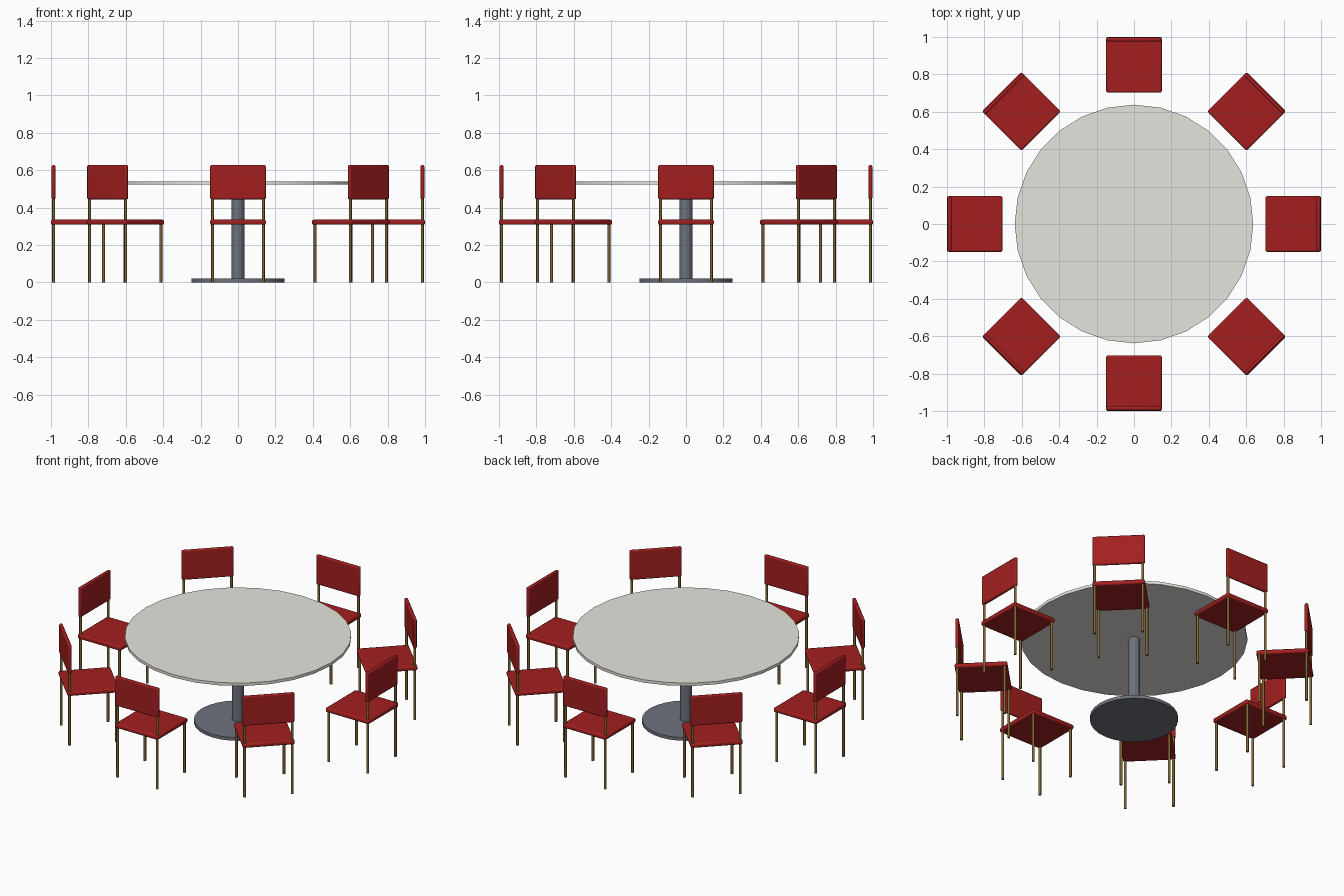
import bpy
import math
from mathutils import Matrix

if "Cube" in bpy.data.objects:
    bpy.data.objects.remove(bpy.data.objects["Cube"], do_unlink=True)


def material(name, colour):
    m = bpy.data.materials.new(name)
    m.use_nodes = True
    m.diffuse_color = (*colour, 1)
    m.node_tree.nodes["Principled BSDF"].inputs["Base Color"].default_value = (*colour, 1)
    return m


red = material("red upholstery", (0.37, 0.0135, 0.0135))
brass = material("brass legs", (0.215, 0.135, 0.036))
steel = material("grey steel", (0.155, 0.17, 0.205))
stone = material("pale tabletop", (0.79, 0.775, 0.72))


def finish(name, mat, angle):
    ob = bpy.context.object
    ob.name = name
    ob.data.materials.append(mat)
    bpy.ops.object.shade_smooth_by_angle(angle=math.radians(angle))
    return ob


def cylinder(name, mat, radius, z0, z1, sides, x=0, y=0, angle=50):
    bpy.ops.mesh.primitive_cylinder_add(vertices=sides, radius=radius, depth=z1 - z0,
                                        location=(x, y, (z0 + z1) / 2))
    return finish(name, mat, angle)


def cushion(name, mat, size, location, bevel):
    # Box with softened edges
    bpy.ops.mesh.primitive_cube_add(size=1, location=location)
    ob = bpy.context.object
    ob.scale = size
    bpy.ops.object.transform_apply(location=False, rotation=False, scale=True)
    mod = ob.modifiers.new("soft edges", "BEVEL")
    mod.width = bevel
    mod.segments = 2
    return finish(name, mat, 60)


# Table
cylinder("table_base", steel, 0.248, 0, 0.02, 28)
cylinder("table_column", steel, 0.034, 0.02, 0.524, 12, angle=10)
cylinder("table_top", stone, 0.638, 0.522, 0.54, 28)

# One chair, on the front side with its back outward
parts = [
    cushion("seat", red, (0.297, 0.297, 0.027), (0, -0.8515, 0.3215), 0.008),
    cushion("backrest", red, (0.297, 0.02, 0.183), (0, -0.986, 0.5355), 0.007),
]
for side, x in (("right", -0.136), ("left", 0.136)):
    parts.append(cylinder("front_leg_" + side, brass, 0.008, 0, 0.32, 8, x, -0.719))
    parts.append(cylinder("back_leg_" + side, brass, 0.008, 0, 0.46, 8, x, -0.986))

# Seven more chairs around the table, sharing the same meshes
bpy.context.view_layer.update()
for i in range(1, 8):
    turn = Matrix.Rotation(i * math.pi / 4, 4, "Z")
    for part in parts:
        copy = part.copy()
        copy.name = f"{part.name}_{i + 1}"
        copy.matrix_world = turn @ part.matrix_world
        bpy.context.collection.objects.link(copy)
